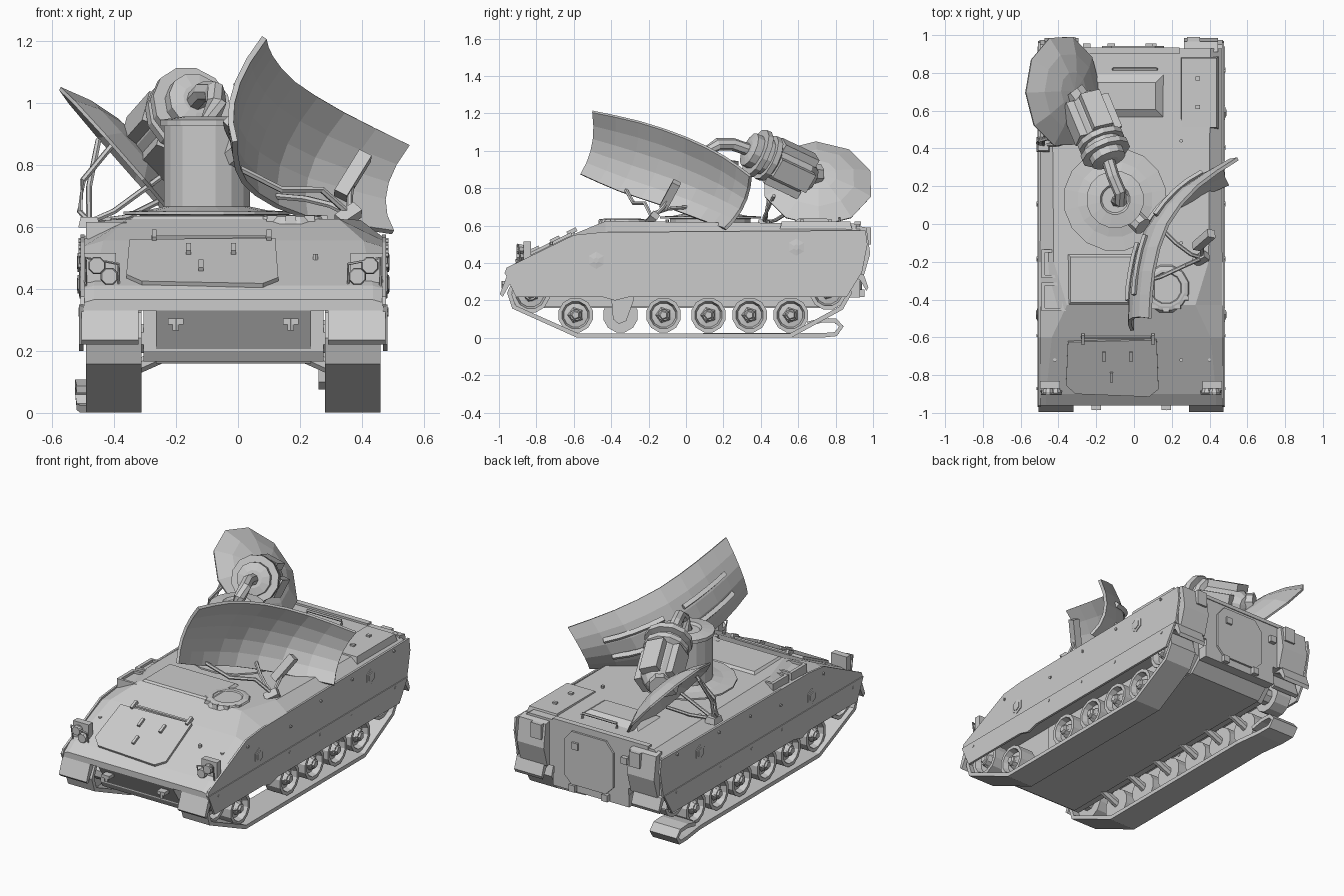
import bpy, bmesh, math
from mathutils import Vector as V

CX = -0.015  # hull centre line


def mesh(name, verts, faces, solid=0):
    me = bpy.data.meshes.new(name)
    me.from_pydata([tuple(v) for v in verts], [], faces)
    bm = bmesh.new()
    bm.from_mesh(me)
    bmesh.ops.recalc_face_normals(bm, faces=bm.faces)
    bm.to_mesh(me)
    bm.free()
    ob = bpy.data.objects.new(name, me)
    bpy.context.collection.objects.link(ob)
    if solid:
        m = ob.modifiers.new("thickness", 'SOLIDIFY')
        m.thickness, m.offset = solid, 0
    return ob


def loft(name, rows, closed=True, caps=True, loop=False, solid=0):
    n, k = len(rows[0]), len(rows)
    faces = []
    for i in range(k if loop else k - 1):
        for j in range(n if closed else n - 1):
            a, b = i * n, (i + 1) % k * n
            faces.append((a + j, a + (j + 1) % n, b + (j + 1) % n, b + j))
    if caps:
        faces += [tuple(range(n)), tuple(range((k - 1) * n, k * n))]
    return mesh(name, [p for r in rows for p in r], faces, solid)


def prism(name, prof, x0, x1):  # side profile (y, z) extruded across x
    return loft(name, [[(x, y, z) for y, z in prof] for x in (x0, x1)])


def frustum(name, x0, x1, y0, y1, z0, z1, i=0.0):
    q = lambda d, z: [(x0 + d, y0 + d, z), (x1 - d, y0 + d, z), (x1 - d, y1 - d, z), (x0 + d, y1 - d, z)]
    return loft(name, [q(0, z0), q(i, z1)])


def slab(name, pts, t):  # flat outline thickened along t
    return loft(name, [[V(p) - V(t) for p in pts], [V(p) + V(t) for p in pts]])


def lathe(name, prof, origin, axis=(0, 0, 1), n=12, caps=True, solid=0):
    q = V(axis).to_track_quat('Z', 'Y')
    rows = [[V(origin) + q @ V((max(r, .001) * math.cos(a), max(r, .001) * math.sin(a), h))
             for a in (2 * math.pi * (i + .5) / n for i in range(n))] for r, h in prof]
    return loft(name, rows, True, caps, False, solid)


def rod(name, a, b, r, n=8):
    d = V(b) - V(a)
    return lathe(name, [(r, 0), (r, d.length)], a, d, n)


def tube(name, pts, r, n=6):
    pts = [V(p) for p in pts]
    rows = []
    for i, p in enumerate(pts):
        q = (pts[min(i + 1, len(pts) - 1)] - pts[max(i - 1, 0)]).to_track_quat('Z', 'Y')
        rows.append([p + q @ V((r * math.cos(2 * math.pi * k / n), r * math.sin(2 * math.pi * k / n), 0)) for k in range(n)])
    return loft(name, rows)


# hull: upper body from cross-sections, lower tub
rows = []
for y, zs, wt, zt in [(-.96, .355, .45, .365), (-.9, .4, .45, .41), (-.6, .535, .42, .555), (-.43, .555, .34, .625),
                      (-.2, .565, .41, .622), (.93, .565, .42, .61)]:
    rows.append([(CX + x, y, z) for x, z in [(-.49, .33), (-.485, zs), (-wt, zt), (wt, zt), (.485, zs), (.49, .33)]])
loft("upper_hull", rows)
prism("lower_hull", [(-.85, .16), (.8, .16), (.93, .28), (.93, .36), (-.95, .36), (-.96, .33)], CX - .25, CX + .25)
prism("hull_side_casing", [(-.88, .2), (-.86, .165), (.78, .165), (.86, .25), (.86, .34), (-.88, .34)], CX - .29, CX + .29)

# wheels
WHEEL = [(0, .05), (.03, .05), (.035, .02), (.065, .015), (.075, .05), (.095, .05), (.095, -.05), (0, -.05)]


def wheel(name, x, y, z, axis, k=1):
    lathe(name, [(r * k, h) for r, h in WHEEL], (x, y, z), axis)
    lathe(name + "_hub", [(.045, .015), (.038, .035), (.02, .06)], (x, y, z), axis, 5)


for s, side in ((-1, "left"), (1, "right")):
    X = lambda o: CX + s * o
    for i, y in enumerate((-.59, -.35, -.12, .12, .34, .56)):
        if s > 0 and i == 1:  # lost wheel, only the swing arm remains
            prism("bare_swing_arm", [(-.4, .22), (-.39, .1), (-.36, .075), (-.32, .09), (-.28, .2), (-.28, .3), (-.4, .3)], .26, .31)
        else:
            wheel(side + "_road_wheel", X(.395), y, .122, (s, 0, 0))
            rod(side + "_axle", (X(.24), y, .18), (X(.37), y, .122), .025)
    wheel(side + "_sprocket", X(.395), -.83, .235, (s, 0, 0), 1.08)
    wheel(side + "_idler", X(.395), .76, .248, (s, 0, 0), 1.05)
    for y in (-.83, .76):
        rod(side + "_final_drive", (X(.2), y, .24), (X(.37), y, .24), .05)
    # tracks: the left one is broken and its tail lies on the ground
    path = [(.56, .013), (-.58, .013), (-.92, .165), (-.945, .24), (-.91, .315), (-.83, .345), (.76, .36), (.85, .32), (.875, .24), (.83, .16)]
    off = [0] * len(path)
    if s < 0:
        path = [(.65, .075), (.73, .095), (.8, .092), (.83, .06), (.8, .02), (.72, .013)] + path[:-1]
        off = [.03, .035, .035, .035, .03, .02] + off[:-1]
    loft(side + "_track", [[(X(.296 + o), y, z), (X(.475 + o), y, z)] for (y, z), o in zip(path, off)], False, False, s > 0, .024)
    # side armour, upper plate and skirt
    prism(side + "_skirt", [(-.97, .35), (-.91, .22), (-.45, .22), (-.38, .2), (-.3, .22), (.86, .22), (.94, .35)], X(.483), X(.497))
    prism(side + "_side_plate", [(-.97, .345), (-.96, .375), (-.6, .55), (-.45, .565), (.96, .575), (.97, .5), (.94, .345)], X(.48), X(.492))
    for y, z in [(-.59, .51), (-.18, .475), (.11, .52), (.41, .535), (.81, .555), (-.87, .32), (-.19, .325), (.1, .32), (.4, .32), (.82, .33)]:
        rod(side + "_bolt", (X(.48), y, z), (X(.5), y, z), .009, 6)
    for y, z in ((-.48, .415), (.59, .485)):
        lathe(side + "_side_port", [(.046, 0), (.046, .006), (.03, .008), (.03, .012), (.015, .014)], (X(.49), y, z), (s, 0, 0), 6)
    # front fender, lamp cluster, tow hook
    prism(side + "_fender", [(-.82, .36), (-.95, .352), (-.995, .235), (-.98, .22), (-.92, .325), (-.82, .335)], X(.305), X(.49))
    frustum(side + "_lamp_bracket", X(.43) - .052, X(.43) + .052, -.87, -.83, .42, .515)
    for o, z in ((.44, .475), (.4, .44)):
        lathe(side + "_headlamp", [(.02, 0), (.03, .03), (.026, .045)], (X(o), -.86, z), (0, -1, 0), 8)
    tube(side + "_lamp_guard", [(X(.37), -.88, .4), (X(.37), -.9, .48), (X(.475), -.9, .5), (X(.475), -.88, .4)], .005, 5)
    frustum(side + "_tow_hook", X(.185) - .025, X(.185) + .025, -.985, -.94, .285, .305)
    rod(side + "_tow_pin", (X(.185), -.975, .265), (X(.185), -.975, .305), .012, 6)
    # rear stowage box, tail lamp and mud flap
    prism(side + "_rear_box", [(.91, .34), (.95, .33), (.985, .45), (.965, .59), (.91, .6)], X(.28), X(.46))
    frustum(side + "_tail_lamp", X(.33) - .035, X(.33) + .035, .95, .99, .5, .59)
    prism(side + "_rear_flap", [(.88, .35), (.95, .34), (.975, .27), (.965, .25), (.93, .31), (.88, .33)], X(.3), X(.485))

# glacis hatch with hinges and handles
gz = lambda y, d=.004: .378 + .49 * (y + .96) + d
slab("glacis_hatch", [(x, y, gz(y)) for x, y in [(-.35, -.62), (-.36, -.85), (-.31, -.895), (.08, -.91), (.13, -.87), (.12, -.61)]], (0, -.005, .011))
rod("hatch_hinge", (-.28, -.6, .563), (.09, -.6, .563), .009, 6)
for x, y in ((-.16, -.7), (-.015, -.7), (-.12, -.81), (-.27, -.61), (.1, -.61)):
    slab("hatch_handle", [(x + dx, y + dy, gz(y + dy, .02)) for dx, dy in ((-.008, -.025), (.008, -.025), (.008, .025), (-.008, .025))], (0, -.005, .01))

# roof hatches
frustum("driver_cover", -.36, .13, -.44, -.15, .61, .635, .025)
for y in (-.21, -.385):
    for a, b, c, d in ((-.49, -.47, -.075, .075), (-.38, -.36, -.075, .075), (-.49, -.36, .06, .075), (-.49, -.36, -.075, -.06)):
        frustum("roof_window_frame", a, b, y + c, y + d, .56, .615)
    frustum("roof_window", -.48, -.37, y - .07, y + .07, .55, .6)
lathe("cupola", [(.14, -.02), (.12, .015), (.1, .02), (.085, .02), (.08, .013), (0, .013)], (.17, -.34, .618))
for i in range(5):
    a = -math.pi / 2 + (i - 2) * .55
    x, y = .17 + .115 * math.cos(a), -.34 + .115 * math.sin(a)
    frustum("periscope", x - .02, x + .02, y - .015, y + .015, .6, .636, .004)
frustum("rear_hatch", -.24, .165, .555, .8, .605, .64, .05)
frustum("rear_side_hatch", .24, .45, .5, .89, .57, .622, .012)
for y in (.62, .77):
    frustum("hatch_catch", .325, .35, y - .01, y + .01, .62, .632)
tube("roof_rail", [(-.11, .82, .61), (-.11, .82, .64), (.12, .82, .64), (.12, .82, .61)], .008)
frustum("rear_roof_lip", -.4, .24, .9, .935, .6, .622)
for x, y, z in ((-.42, -.72, .49), (.25, -.72, .5), (.4, -.72, .49), (.25, -.1, .622), (-.4, .44, .617), (.25, .44, .617)):
    rod("roof_bolt", (x, y, z - .03), (x, y, z + .012), .01, 6)

# rear door
door = [(-.12, .26), (.11, .26), (.16, .31), (.16, .52), (.11, .58), (-.12, .58), (-.17, .52), (-.17, .31)]
slab("rear_door", [(x, .932, z) for x, z in door], (0, .01, 0))
for x, z in ((.08, .5), (-.25, .5), (-.12, .24), (.1, .24)):
    frustum("door_fitting", x - .02, x + .02, .925, .955, z - .02, z + .02)
frustum("rear_sill", -.27, .24, .87, .93, .215, .29)

# turret ring and column
lathe("turret_column", [(.22, -.02), (.22, .012), (.275, .014), (.275, .024), (.2, .028), (.142, .04), (.142, .3), (.153, .3),
                        (.153, .32), (.08, .33), (.07, .315), (0, .315)], (-.1, .13, .625), n=16)
tube("cable_elbow", [(-.09, .12, .93), (-.07, .12, 1.0), (-.075, .17, 1.035), (-.11, .25, 1.035), (-.15, .38, .99)], .034, 8)

# tracking drum
P, D = V((-.14, .355, 1.0)), V((-.15, .36, -.17)).normalized()
lathe("tracker_drum", [(.05, -.03), (.095, -.02), (.095, .02), (.135, .02), (.135, .05), (.1, .055), (.1, .085), (.128, .085),
                       (.128, .115), (.1, .13), (.1, .32), (.06, .38), (0, .4)], P, D, 12)
q = D.to_track_quat('Z', 'Y')
for i in range(4):
    a = i * math.pi / 2 + .4
    o, t = V((math.cos(a), math.sin(a), 0)), V((-math.sin(a), math.cos(a), 0))
    slab("drum_panel", [P + q @ (o * .1 + t * e + V((0, 0, h))) for e, h in ((-.055, .13), (.055, .13), (.055, .34), (-.055, .34))], q @ o * .022)

# tracking dish facing down and outwards, with feed struts
C, N = V((-.318, .705, .875)), V((-.75, -.03, -.66)).normalized()
lathe("tracker_dish", [(.0, 0), (.1, .008), (.2, .035), (.297, .08)], C, N, 10, False, .012)
rod("dish_mount", P + D * .3, C, .06)
F = V((-.48, .42, .615))
for pts in ([(-.4, .47, .87), (-.5, .44, .75), (-.51, .43, .65), F], [(-.45, .52, .88), (-.48, .44, .73), F],
            [(-.26, .56, .68), (-.36, .48, .63), F], [(-.25, .47, .76), (-.4, .42, .65), F]):
    tube("dish_strut", pts, .01)
frustum("dish_feed", -.515, -.445, .38, .46, .597, .632, .008)

# search reflector: curved sheet between top and bottom edge
TOP = [V(p) for p in [(.085, -.5, 1.21), (.105, -.25, 1.155), (.18, 0, 1.07), (.34, .2, .97), (.55, .345, .865)]]
BOT = [V(p) for p in [(-.01, -.565, .875), (.0, -.36, .785), (.06, -.12, .705), (.22, .08, .63), (.5, .21, .582)]]


def edge(e, u):
    f = min(u, .9999) * 4
    i = int(f)
    t = f - i
    a, b = e[i], e[i + 1]
    m0 = (b - e[i - 1]) / 2 if i else b - a
    m1 = (e[i + 2] - a) / 2 if i < 3 else b - a
    return a * (1 + 2 * t) * (1 - t) ** 2 + m0 * t * (1 - t) ** 2 + b * t * t * (3 - 2 * t) + m1 * t * t * (t - 1)


def surf(u, v, d=0):
    return edge(TOP, u).lerp(edge(BOT, u), v) + V((-.05, .03, -.01)) * (4 * v * (1 - v)) + V((-.8, .55, .1)) * d


loft("search_reflector", [[surf(i / 8, j / 5) for j in range(6)] for i in range(9)], False, False, False, .018)
for v in (.33, .67):
    for u0 in (.12, .56):
        tube("reflector_rib", [surf(u0 + k * .08, v, .014) for k in range(5)], .018, 4)
tube("reflector_arm", [(-.03, .06, .82), surf(.5, .5, .03)], .05, 8)

# reflector feed: arms, horn and end box
E = V((.36, -.18, .64))
for pts in ([surf(.28, .95), (.14, -.28, .72), (.27, -.22, .72), E], [surf(.62, .9), (.22, -.1, .69), (.3, -.16, .67), E],
            [E, (.36, -.12, .7), (.37, -.08, .76)]):
    tube("feed_arm", pts, .011)
tube("feed_horn", [(.33, -.12, .7), (.41, -.05, .83)], .032, 4)
tube("feed_box", [(.325, -.2, .615), (.385, -.165, .655)], .03, 4)
